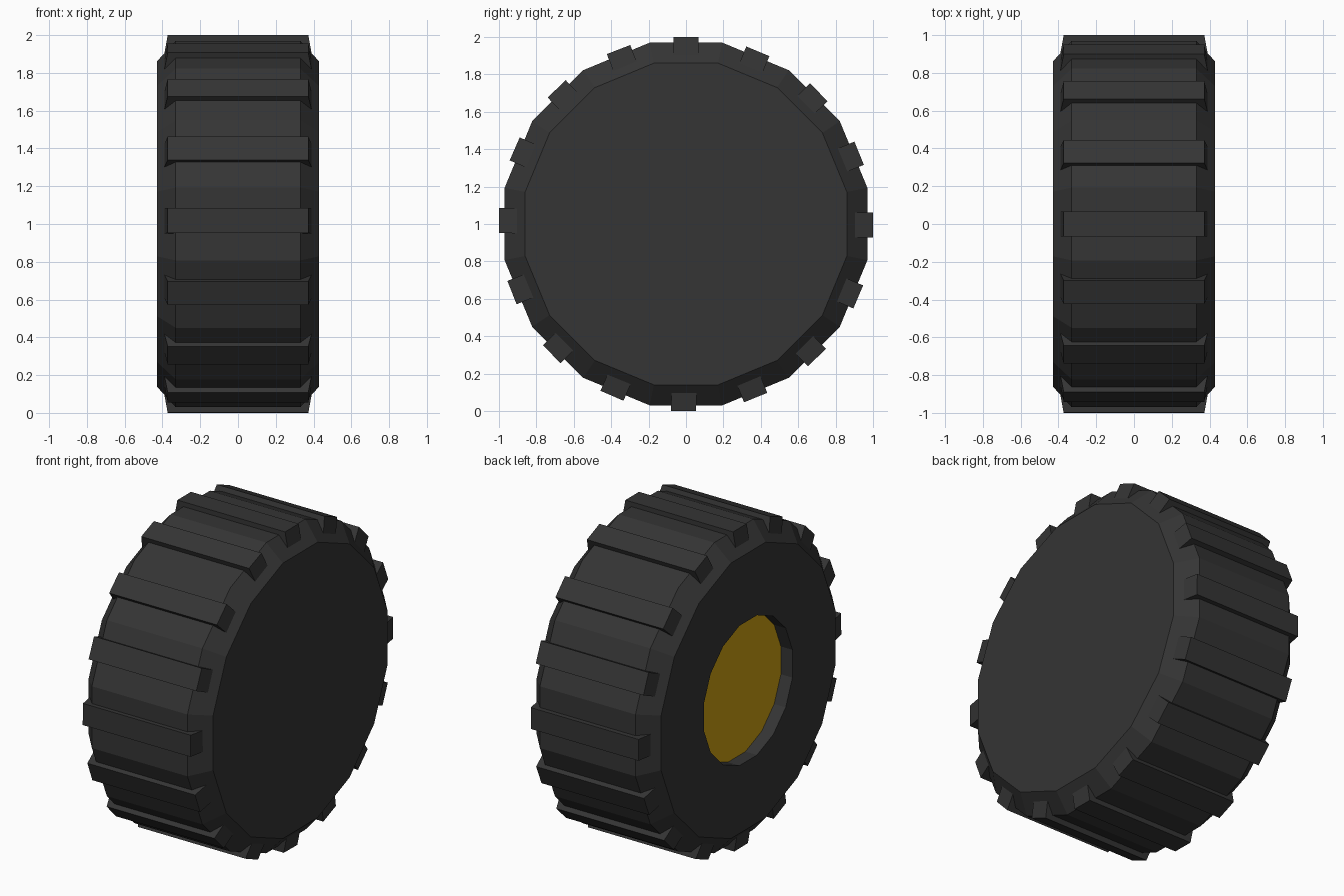
import bpy, bmesh
from math import sin, cos, pi, radians

if "Cube" in bpy.data.objects:
    bpy.data.objects.remove(bpy.data.objects["Cube"])

SIDES = 16
CZ = 1.0  # axle height


def material(name, colour):
    m = bpy.data.materials.new(name)
    m.diffuse_color = colour
    m.use_nodes = True
    m.node_tree.nodes["Principled BSDF"].inputs["Base Color"].default_value = m.diffuse_color
    return m


def make_object(name, bm, mat):
    bmesh.ops.recalc_face_normals(bm, faces=bm.faces[:])
    me = bpy.data.meshes.new(name)
    bm.to_mesh(me)
    bm.free()
    me.materials.append(mat)
    ob = bpy.data.objects.new(name, me)
    bpy.context.collection.objects.link(ob)
    return ob


def ring(bm, x, r):
    angles = [2 * pi * (i + 0.5) / SIDES for i in range(SIDES)]
    return [bm.verts.new((x, r * sin(a), CZ + r * cos(a))) for a in angles]


rubber = material("rubber", (0.035, 0.035, 0.035, 1))
gold = material("gold", (0.6, 0.35, 0.006, 1))

# Tyre: bevelled 16-sided drum, closed on +x, hub recess on -x
bm = bmesh.new()
profile = [(0.43, 0.877), (0.33, 0.989), (-0.33, 0.989),
           (-0.43, 0.877), (-0.43, 0.445), (-0.35, 0.445)]
rings = [ring(bm, x, r) for x, r in profile]
for a, b in zip(rings, rings[1:]):
    for i in range(SIDES):
        j = (i + 1) % SIDES
        bm.faces.new((a[i], a[j], b[j], b[i]))
bm.faces.new(rings[0])
make_object("tyre", bm, rubber)

# Hub disc at the bottom of the recess
bm = bmesh.new()
bm.faces.new(list(reversed(ring(bm, -0.35, 0.445))))
hub = make_object("hub_disc", bm, gold)
if hub.data.polygons[0].normal.x > 0:
    hub.data.flip_normals()

# Tread lugs: blocks with slanted ends, spaced around the tyre
bm = bmesh.new()
for k in range(16):
    t = radians(k * 22.59)
    corners = []
    for r, x in ((0.87, 0.396), (1.0, 0.372)):
        for sx, w in ((-1, -0.067), (1, -0.067), (1, 0.067), (-1, 0.067)):
            corners.append(bm.verts.new((sx * x,
                                         r * sin(t) + w * cos(t),
                                         CZ + r * cos(t) - w * sin(t))))
    low, top = corners[:4], corners[4:]
    bm.faces.new(low)
    bm.faces.new(top)
    for i in range(4):
        j = (i + 1) % 4
        bm.faces.new((low[i], low[j], top[j], top[i]))
make_object("tread_lugs", bm, rubber)
